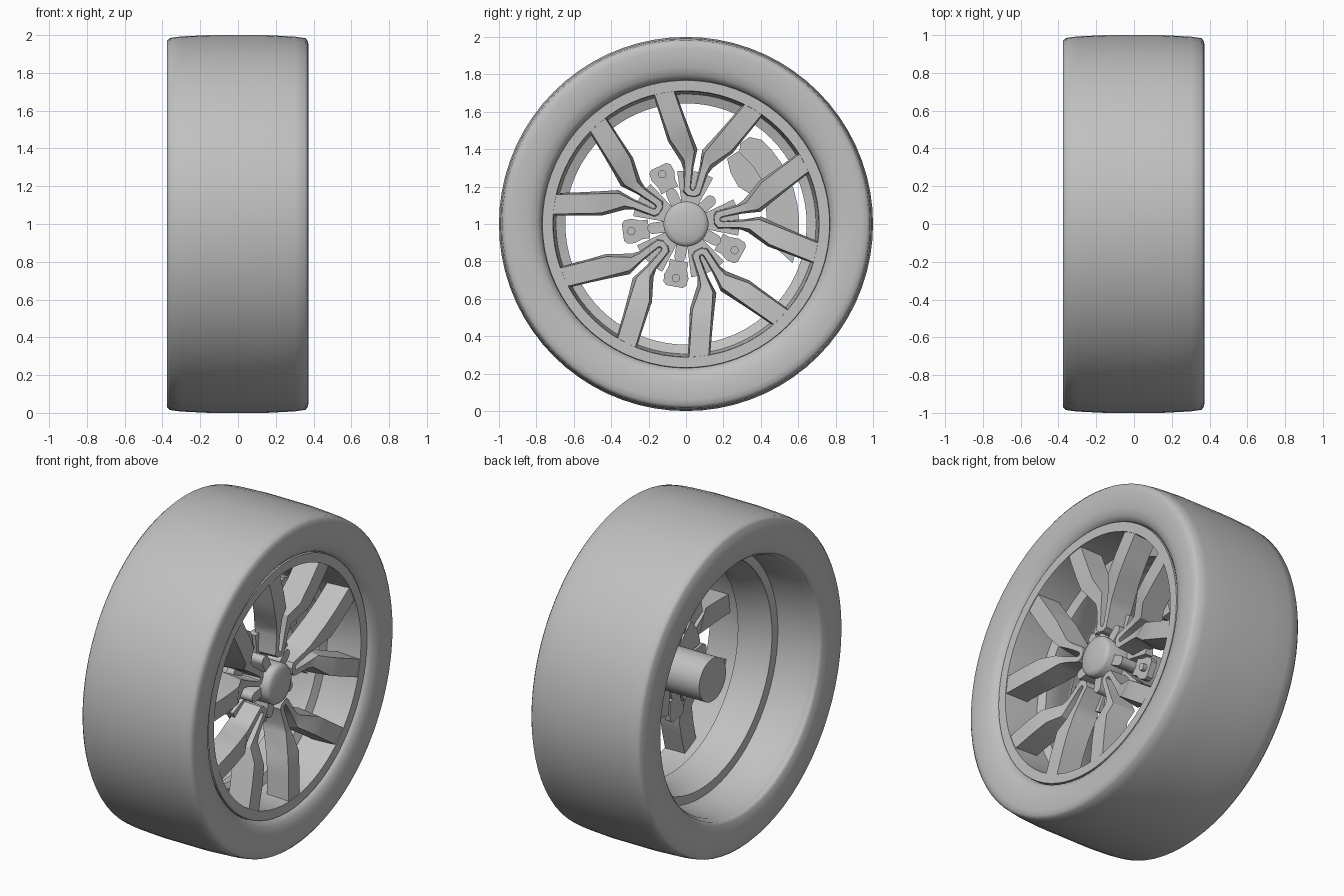
import bpy, bmesh
from math import sin, cos, pi, radians

cube = bpy.data.objects.get("Cube")
if cube:
    bpy.data.objects.remove(cube)

grey = bpy.data.materials.new("plain grey")
grey.use_nodes = True
grey.diffuse_color = (0.53, 0.53, 0.53, 1)
grey.node_tree.nodes["Principled BSDF"].inputs["Base Color"].default_value = (0.53, 0.53, 0.53, 1)

PAIRS = [radians(7.5 + 72 * k) for k in range(5)]
GAPS = [a + radians(36) for a in PAIRS]


def place(x, u, v, a):
    """Point at depth x, distance u along direction a, offset v across it."""
    return (x, u * cos(a) - v * sin(a), 1 + u * sin(a) + v * cos(a))


def finish(name, bm, angle=35):
    bmesh.ops.recalc_face_normals(bm, faces=bm.faces)
    mesh = bpy.data.meshes.new(name)
    bm.to_mesh(mesh)
    bm.free()
    mesh.materials.append(grey)
    obj = bpy.data.objects.new(name, mesh)
    bpy.context.collection.objects.link(obj)
    bpy.ops.object.select_all(action='DESELECT')
    obj.select_set(True)
    bpy.context.view_layer.objects.active = obj
    bpy.ops.object.shade_smooth_by_angle(angle=radians(angle))


def skin(bm, loops, closed):
    """Bridge equal loops of points with quads."""
    rows = [[bm.verts.new(p) for p in loop] for loop in loops]
    n = len(rows[0])
    for i in range(len(rows) if closed else len(rows) - 1):
        a, b = rows[i], rows[(i + 1) % len(rows)]
        for j in range(n):
            k = (j + 1) % n
            bm.faces.new((a[j], a[k], b[k], b[j]))
    if not closed:
        bm.faces.new(rows[0])
        bm.faces.new(rows[-1])


def revolve(name, profile, closed=True, steps=72, angle=35):
    """Spin (x, radius) points round the axle."""
    bm = bmesh.new()
    loops = [[place(x, r, 0, 2 * pi * i / steps) for i in range(steps)] for x, r in profile]
    skin(bm, loops, closed)
    finish(name, bm, angle)


def prism(bm, outline, x0, x1, a=0):
    """Extrude a (u, v) outline along the axle."""
    skin(bm, [[place(x, u, v, a) for u, v in outline] for x in (x0, x1)], False)


def arc(r, start, end, n, u0=0):
    """Points on an arc, angles in degrees."""
    angles = [radians(start + (end - start) * i / (n - 1)) for i in range(n)]
    return [(u0 + r * cos(t), r * sin(t)) for t in angles]


# Tyre with a rounded front sidewall and a flat back
revolve("tyre", [(0.31, 0.768), (0.335, 0.776), (0.356, 0.80), (0.368, 0.84), (0.374, 0.89),
                 (0.374, 0.94), (0.37, 0.968), (0.357, 0.984), (0.3, 0.992), (0.15, 1),
                 (-0.15, 1), (-0.3, 0.993), (-0.36, 0.985), (-0.375, 0.97), (-0.375, 0.785),
                 (-0.36, 0.77)], angle=50)

# Rim barrel with its inner lip
revolve("rim_barrel", [(0.31, 0.771), (0.337, 0.768), (0.335, 0.712), (0.3, 0.708),
                       (0.12, 0.695), (0.1, 0.645), (0.0, 0.645), (-0.08, 0.69), (-0.1, 0.69),
                       (-0.105, 0.74), (-0.33, 0.755), (-0.355, 0.775), (-0.355, 0.785)])

# Five forked spokes: inner edge, outer edge, depth of the front face, draft
ARM = [((0.183, 0.007), (0.153, 0.018), 0.262, 0.004),
       ((0.195, 0.014), (0.17, 0.042), 0.262, 0.005),
       ((0.30, 0.024), (0.29, 0.058), 0.265, 0.008),
       ((0.39, 0.027), (0.335, 0.072), 0.27, 0.014),
       ((0.465, 0.068), (0.428, 0.166), 0.315, 0.01),
       ((0.57, 0.127), (0.52, 0.219), 0.325, 0.007),
       ((0.72, 0.212), (0.67, 0.303), 0.332, 0.005)]
stations = [((i[0], -i[1]), (o[0], -o[1]), x, d) for i, o, x, d in reversed(ARM)] + ARM
bm = bmesh.new()
for a in PAIRS:
    loops = []
    for (ui, vi), (uo, vo), x, d in stations:
        s = 1 if vi > 0 else -1
        back = x - 0.14
        loops.append([place(x, ui, vi, a), place(x, uo, vo, a),
                      place(back, uo - d, vo + s * d, a), place(back, ui + d, vi - s * d, a)])
    skin(bm, loops, False)
finish("forked_spokes", bm, 25)

# Hub cap and axle tube
revolve("hub_cap", [(0.12, 0.12), (0.272, 0.12), (0.284, 0.113), (0.292, 0.095),
                    (0.298, 0.05), (0.3, 0.01)], False, 48, 40)
revolve("axle_tube", [(-0.18, 0.13), (0.13, 0.13)], False, 48)

# Flange sectors behind each fork
bm = bmesh.new()
for a in PAIRS:
    prism(bm, arc(0.285, -20, 20, 9) + arc(0.12, 22, -22, 5), 0.1, 0.15, a)
finish("flange_sectors", bm)

# Rounded lugs round the cap, between the spokes
bm = bmesh.new()
for a in GAPS:
    prism(bm, [(0.09, -0.03)] + arc(0.03, -90, 90, 9, 0.178) + [(0.09, 0.03)], 0.1, 0.24, a)
finish("cap_lugs", bm)

# Flange ears with their studs; the caliper takes the place of the first one
ears, studs = bmesh.new(), bmesh.new()
side = [(0.2, 0.05), (0.24, 0.05), (0.285, 0.066), (0.325, 0.062), (0.34, 0.045)]
for a in GAPS[1:]:
    prism(ears, [(u, -v) for u, v in side] + side[::-1], 0.1, 0.14, a)
    prism(studs, arc(0.022, 0, 330, 12, 0.295), 0.14, 0.165, a)
finish("flange_ears", ears)
finish("flange_studs", studs)

# Crescent brake caliper and its pad
bm = bmesh.new()
inner = [(0.87 * u - 0.02, 0.87 * v + 0.02) for u, v in arc(0.52, 48, -12, 9)]
prism(bm, [(0.57, -0.21)] + arc(0.605, -12, 48, 9) + [(0.34, 0.465), (0.29, 0.43)] + inner, 0.0, 0.07)
finish("brake_caliper", bm)
bm = bmesh.new()
prism(bm, [(0.22, 0.35), (0.28, 0.39), (0.36, 0.31), (0.41, 0.23), (0.43, 0.16),
           (0.36, 0.15), (0.28, 0.2), (0.24, 0.27)], 0.03, 0.1)
finish("brake_pad", bm)
